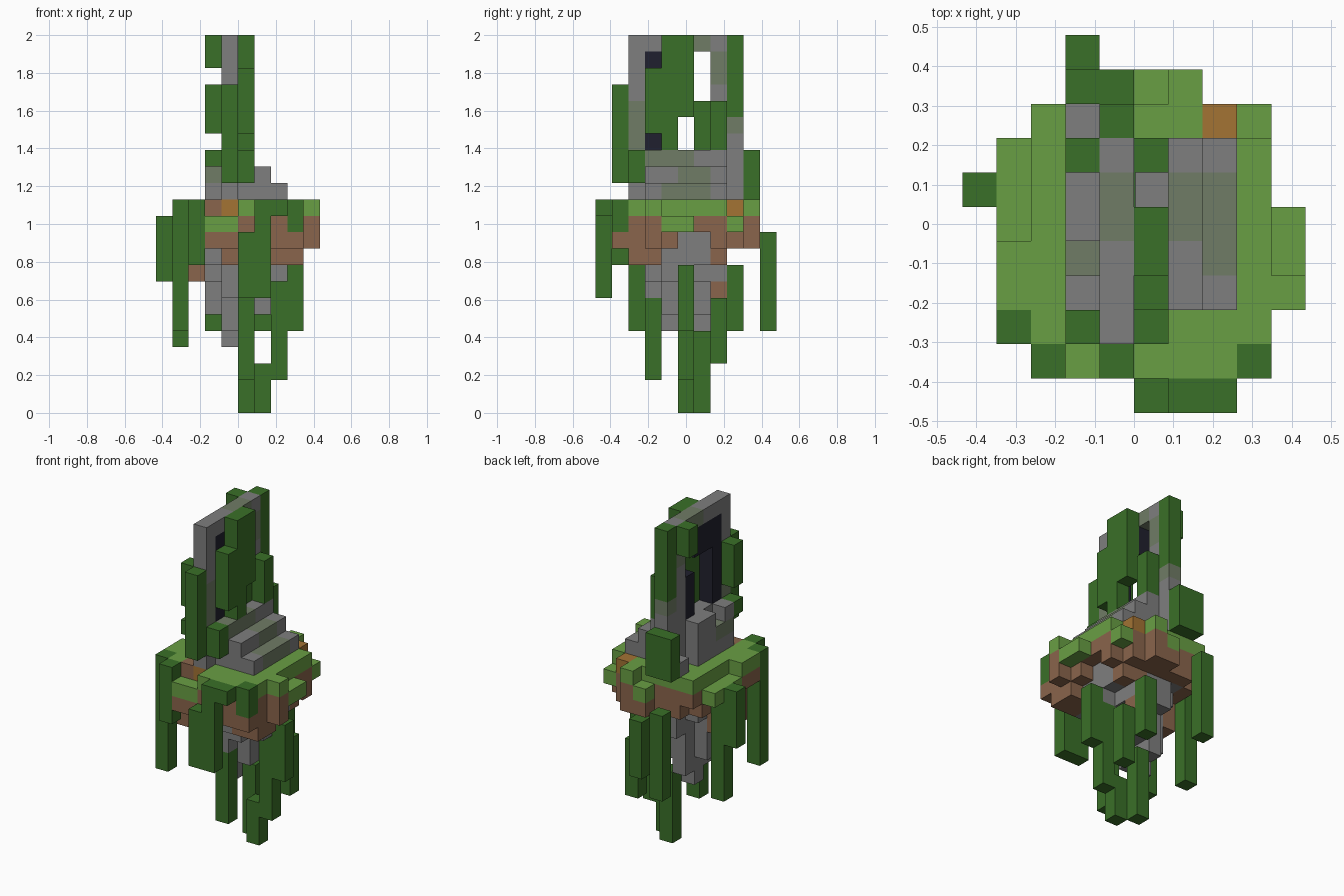
import bpy
import bmesh
from mathutils import Vector

cube = bpy.data.objects.get("Cube")
if cube:
    bpy.data.objects.remove(cube, do_unlink=True)

UNIT = 2 / 23                      # edge of one block
ORIGIN = Vector((-5, -5.5, 0))     # grid corner, in blocks


def linear(c):
    c /= 255
    return c / 12.92 if c <= 0.04045 else ((c + 0.055) / 1.055) ** 2.4


def material(name, *rgb):
    mat = bpy.data.materials.new(name)
    mat.use_nodes = True
    colour = [linear(c) for c in rgb] + [1]
    mat.diffuse_color = colour
    shader = mat.node_tree.nodes["Principled BSDF"]
    shader.inputs["Base Color"].default_value = colour
    shader.inputs["Roughness"].default_value = 1
    return mat


MATS = {
    "leaf": material("dark leaf green", 58, 112, 40),
    "grass": material("grass green", 105, 159, 68),
    "stone": material("stone grey", 126, 126, 126),
    "moss": material("mossy stone", 112, 124, 102),
    "dirt": material("dirt brown", 138, 101, 76),
    "clay": material("orange clay", 163, 115, 52),
    "void": material("portal navy", 32, 32, 46),
}
NAMES = list(MATS)
blocks = {}                        # cell -> (part, colour)


def span(v):
    return range(v, v + 1) if isinstance(v, int) else range(v[0], v[1] + 1)


def fill(part, colour, xs, ys, zs):
    """Fill an inclusive range of cells; later fills replace earlier ones."""
    for i in span(xs):
        for j in span(ys):
            for k in span(zs):
                blocks[i, j, k] = (part, colour)


# rock core, tapering downward in ragged crosses
fill("rock_core", "stone", (3, 7), (2, 7), 10)
fill("rock_core", "stone", (3, 7), (3, 6), 9)
fill("rock_core", "stone", (4, 6), (2, 7), 9)
fill("rock_core", "stone", (3, 7), (4, 5), 8)
fill("rock_core", "stone", (4, 6), (3, 7), 8)
fill("rock_core", "stone", (4, 5), (3, 6), 7)
fill("rock_core", "stone", 3, 5, (6, 7))
fill("rock_core", "stone", 6, (4, 5), (6, 7))
fill("rock_core", "stone", (4, 5), (4, 6), 6)
fill("rock_core", "stone", 4, (4, 6), 5)
fill("rock_core", "stone", 4, 5, 4)

# dirt layer with ragged lower lumps
fill("dirt_layer", "dirt", (2, 8), (2, 8), 11)
fill("dirt_layer", "dirt", 1, (3, 4), 11)
fill("dirt_layer", "dirt", (5, 7), 1, 11)
fill("dirt_layer", "dirt", 6, 9, (10, 11))
fill("dirt_layer", "dirt", 5, 9, 10)
fill("dirt_layer", "dirt", (2, 8), (2, 4), 10)
fill("dirt_layer", "dirt", (3, 7), 8, 10)
fill("dirt_layer", "dirt", (7, 8), 7, 10)
fill("dirt_layer", "dirt", 2, (5, 7), 10)
fill("dirt_layer", "dirt", (3, 4), 1, 10)
fill("dirt_layer", "dirt", (7, 8), 1, 10)
fill("dirt_layer", "dirt", (7, 8), (2, 3), 9)
fill("dirt_layer", "dirt", (6, 7), 7, 9)
fill("dirt_layer", "dirt", 2, (3, 5), (8, 9))
fill("dirt_layer", "dirt", 4, 2, 9)
fill("dirt_layer", "dirt", 6, 7, 7)
fill("dirt_layer", "dirt", 9, 3, (10, 11))

# grass top, one row of blocks at a time from front to back
rows = [(5, 7), (2, 8), (1, 9), (1, 8), (2, 8), (2, 8), (2, 8), (2, 7), 6]
for y, row in enumerate(rows, start=1):
    fill("grass_top", "grass", row, y, 12)
# lower grass ledges
for xs, ys in (((3, 4), 1), (9, (4, 5)), (8, 8), (1, (5, 7)), (5, 9)):
    fill("grass_top", "grass", xs, ys, 11)
fill("grass_top", "dirt", 3, 2, 12)
for x, y in ((4, 2), (7, 8)):
    fill("grass_top", "clay", x, y, 12)

# stairs on the left, low ragged wall on the other side
for step, x in enumerate((7, 6, 5)):
    fill("stairs", "stone", x, (3, 7), (13, 13 + step))
    fill("stairs", "moss", x, (4, 6), 13 + step)
fill("stairs", "stone", 6, 4, 14)
fill("stairs", "stone", 5, 6, 15)
fill("stairs", "moss", 5, 3, 15)
for y, top in ((3, 15), (4, 14), (5, 15), (6, 15), (8, 13)):
    fill("back_wall", "stone", 3, y, (13, top))
fill("back_wall", "moss", 3, (3, 4), 14)

# portal frame ring
fill("portal_frame", "stone", 4, (2, 7), (13, 15))
fill("portal_frame", "stone", 4, 8, (13, 16))
fill("portal_frame", "moss", 4, 8, 17)
fill("portal_frame", "stone", 4, (2, 7), 22)
for y in (2, 7):
    fill("portal_frame", "stone", 4, y, (16, 21))
fill("portal_frame", "moss", 4, (5, 6), 22)
fill("portal_frame", "moss", 4, 2, (16, 18))
fill("portal_frame", "moss", 4, 7, (20, 21))

# broken portal surface
fill("portal_surface", "void", 4, 3, (16, 21))
fill("portal_surface", "void", 4, (4, 5), (20, 21))
fill("portal_surface", "void", 4, 6, (16, 18))

# leafy growth around the portal
for x, y, zs in (
    (5, 2, (14, 15)), (5, 3, (17, 20)), (5, 4, (16, 22)), (5, 5, (18, 22)),
    (5, 7, (16, 18)), (4, 1, (14, 19)), (3, 2, (17, 19)), (3, 2, 15),
    (3, 7, (21, 22)), (4, 8, (18, 22)), ((3, 4), 9, (13, 15)),
):
    fill("portal_vines", "leaf", x, y, zs)

# vines hanging from the rim and the rock
for x, y, zs in (
    (1, 2, (5, 12)), (2, 1, (9, 12)), (0, 6, (8, 11)), (1, 6, (4, 10)),
    (5, 0, (7, 10)), (6, 0, (7, 12)), (7, 0, 12), (8, 1, (11, 12)),
    (3, 10, (5, 10)), (8, 5, (5, 8)), (6, 8, (5, 8)), (5, 3, (2, 6)),
    (7, 5, (2, 7)), (7, 7, (3, 6)), (5, 6, (0, 4)), (6, 5, (0, 2)),
):
    fill("hanging_vines", "leaf", x, y, zs)


def build(part):
    """Mesh the exposed block faces of one part."""
    bm = bmesh.new()
    for cell, (owner, colour) in blocks.items():
        if owner != part:
            continue
        centre = Vector(cell) + Vector((0.5, 0.5, 0.5)) + ORIGIN
        for axis in range(3):
            for sign in (-1, 1):
                n = Vector((0, 0, 0))
                n[axis] = sign
                if tuple(int(a + b) for a, b in zip(cell, n)) in blocks:
                    continue
                u = Vector((0, 0, 0))
                u[(axis + 1) % 3] = 1
                v = n.cross(u)
                ring = (-u - v, u - v, u + v, v - u)
                face = bm.faces.new(
                    [bm.verts.new((centre + (n + c) / 2) * UNIT) for c in ring])
                face.material_index = NAMES.index(colour)
    bmesh.ops.remove_doubles(bm, verts=bm.verts[:], dist=UNIT / 100)
    mesh = bpy.data.meshes.new(part)
    bm.to_mesh(mesh)
    bm.free()
    for mat in MATS.values():
        mesh.materials.append(mat)
    bpy.context.collection.objects.link(bpy.data.objects.new(part, mesh))


for part in sorted({owner for owner, colour in blocks.values()}):
    build(part)

# thin leaf sheet over the stair side of the portal remnant
bpy.ops.mesh.primitive_cube_add(
    size=1, location=(Vector((5, 6.5, 17.5)) + ORIGIN) * UNIT)
sheet = bpy.context.object
sheet.name = "leaf_sheet"
sheet.scale = (0.008, UNIT, UNIT * 3)
sheet.data.materials.append(MATS["leaf"])
